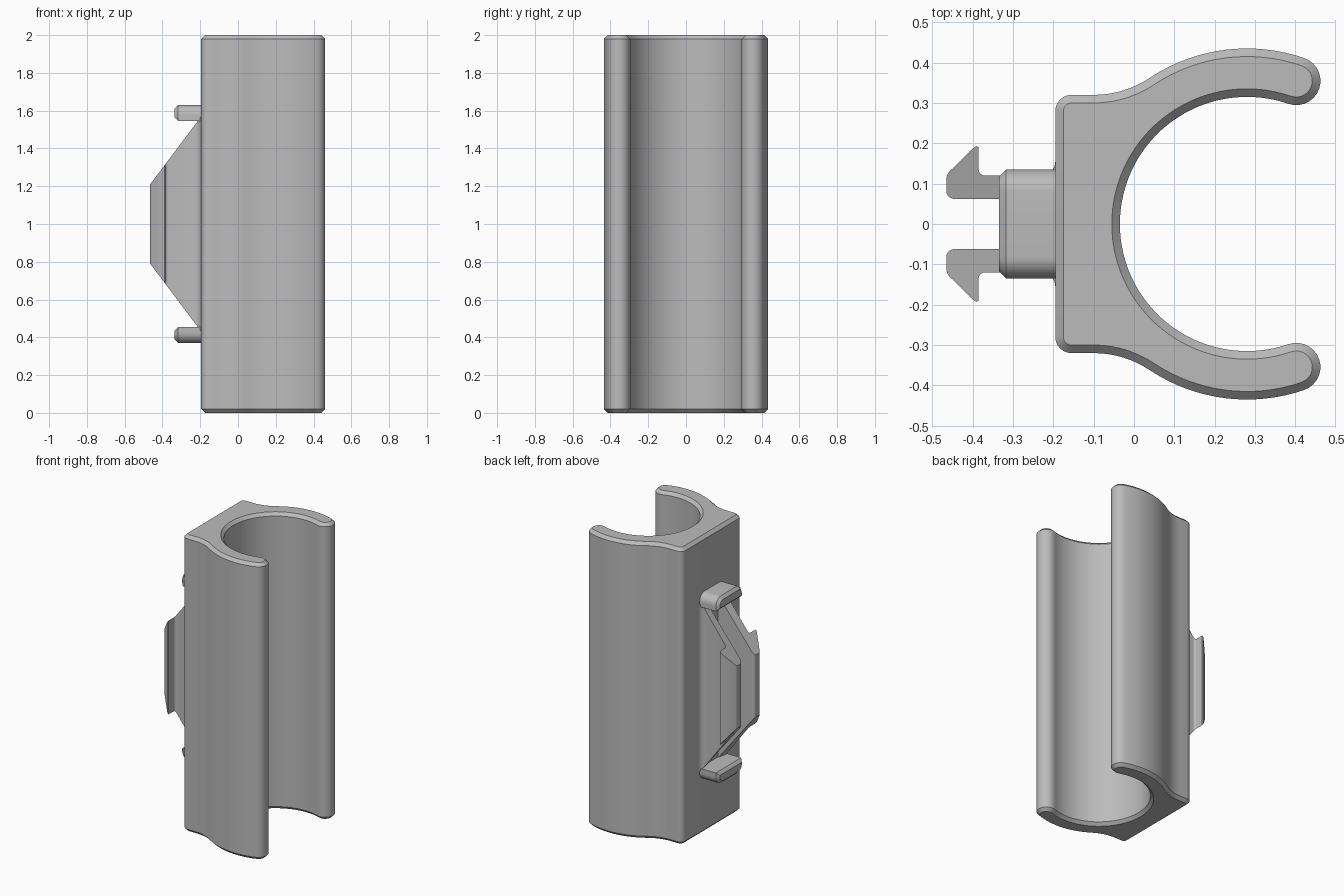
import bpy, bmesh, math

cube = bpy.data.objects.get("Cube")
if cube:
    bpy.data.objects.remove(cube)

grey = bpy.data.materials.new("plain grey")
grey.use_nodes = True
grey.diffuse_color = (0.5, 0.5, 0.5, 1)
grey.node_tree.nodes["Principled BSDF"].inputs["Base Color"].default_value = (0.5, 0.5, 0.5, 1)


def arc(cx, cy, r, start, end, steps):
    """Points on an arc, angles in degrees."""
    angles = [math.radians(start + (end - start) * i / steps) for i in range(steps + 1)]
    return [(cx + r * math.cos(a), cy + r * math.sin(a)) for a in angles]


def loft(name, first, second, chamfer=0, chamfer_first=False):
    """Bridge two matching rings, cap them and chamfer the cap edges."""
    bm = bmesh.new()
    a = [bm.verts.new(p) for p in first]
    b = [bm.verts.new(p) for p in second]
    n = len(a)
    for i in range(n):
        j = (i + 1) % n
        bm.faces.new((a[i], a[j], b[j], b[i]))
    caps = [bm.faces.new(a), bm.faces.new(b)]
    bmesh.ops.recalc_face_normals(bm, faces=bm.faces[:])
    if chamfer:
        edges = list(caps[1].edges) + (list(caps[0].edges) if chamfer_first else [])
        bmesh.ops.bevel(bm, geom=edges, offset=chamfer, segments=1,
                        affect='EDGES', clamp_overlap=False)
    mesh = bpy.data.meshes.new(name)
    bm.to_mesh(mesh)
    bm.free()
    mesh.materials.append(grey)
    obj = bpy.data.objects.new(name, mesh)
    bpy.context.collection.objects.link(obj)
    bpy.ops.object.select_all(action='DESELECT')
    obj.select_set(True)
    bpy.context.view_layer.objects.active = obj
    bpy.ops.object.shade_smooth_by_angle(angle=math.radians(30))
    return obj


# Clip body: half outline mirrored across y, extruded upwards
BORE_X, TIP, JOIN = 0.28, 71, 123.7
tip_x, tip_y = arc(BORE_X, 0, 0.375, TIP, TIP, 1)[0]
half = (arc(-0.155, 0.28, 0.04, 180, 90, 6)
        + arc(-0.10, 0.57, 0.25, 270, 180 + JOIN, 10)
        + arc(BORE_X, 0, 0.435, JOIN, TIP, 16)[1:]
        + arc(tip_x, tip_y, 0.06, TIP, TIP - 180, 14)[1:]
        + arc(BORE_X, 0, 0.315, TIP, 180, 32)[1:])
outline = half + [(x, -y) for x, y in reversed(half[:-1])]
loft("clip_body", [(x, y, 0) for x, y in outline], [(x, y, 2) for x, y in outline],
     0.02, True)

# Snap hooks: barbed outline with sloping ends
WALL = -0.18
hook = ([(WALL, 0.155), (-0.195, 0.155)]
        + arc(-0.23, 0.155, 0.035, 0, -90, 5)[1:]
        + arc(-0.37, 0.135, 0.015, 270, 180, 4)
        + [(-0.385, 0.19), (-0.39, 0.193), (-0.396, 0.19)]
        + arc(-0.435, 0.11, 0.03, 135, 180, 4)
        + arc(-0.445, 0.082, 0.02, 180, 270, 5)
        + [(WALL, 0.062)])


def half_height(x):
    return min(0.21 + (x + 0.465) * 1.33, 0.57)


for side, label in ((1, "left"), (-1, "right")):
    loft("snap_hook_" + label,
         [(x, side * y, 1 - half_height(x)) for x, y in hook],
         [(x, side * y, 1 + half_height(x)) for x, y in hook])

# Locating pegs: rounded on the side away from the hooks
peg_half = [(0.135, 0.545)] + arc(0.08, 0.575, 0.055, 0, 90, 8)
peg = peg_half + [(-y, z) for y, z in reversed(peg_half)]
for side, label in ((1, "upper"), (-1, "lower")):
    loft("peg_" + label,
         [(WALL, y, 1 + side * z) for y, z in peg],
         [(-0.335, y, 1 + side * z) for y, z in peg], 0.018)
